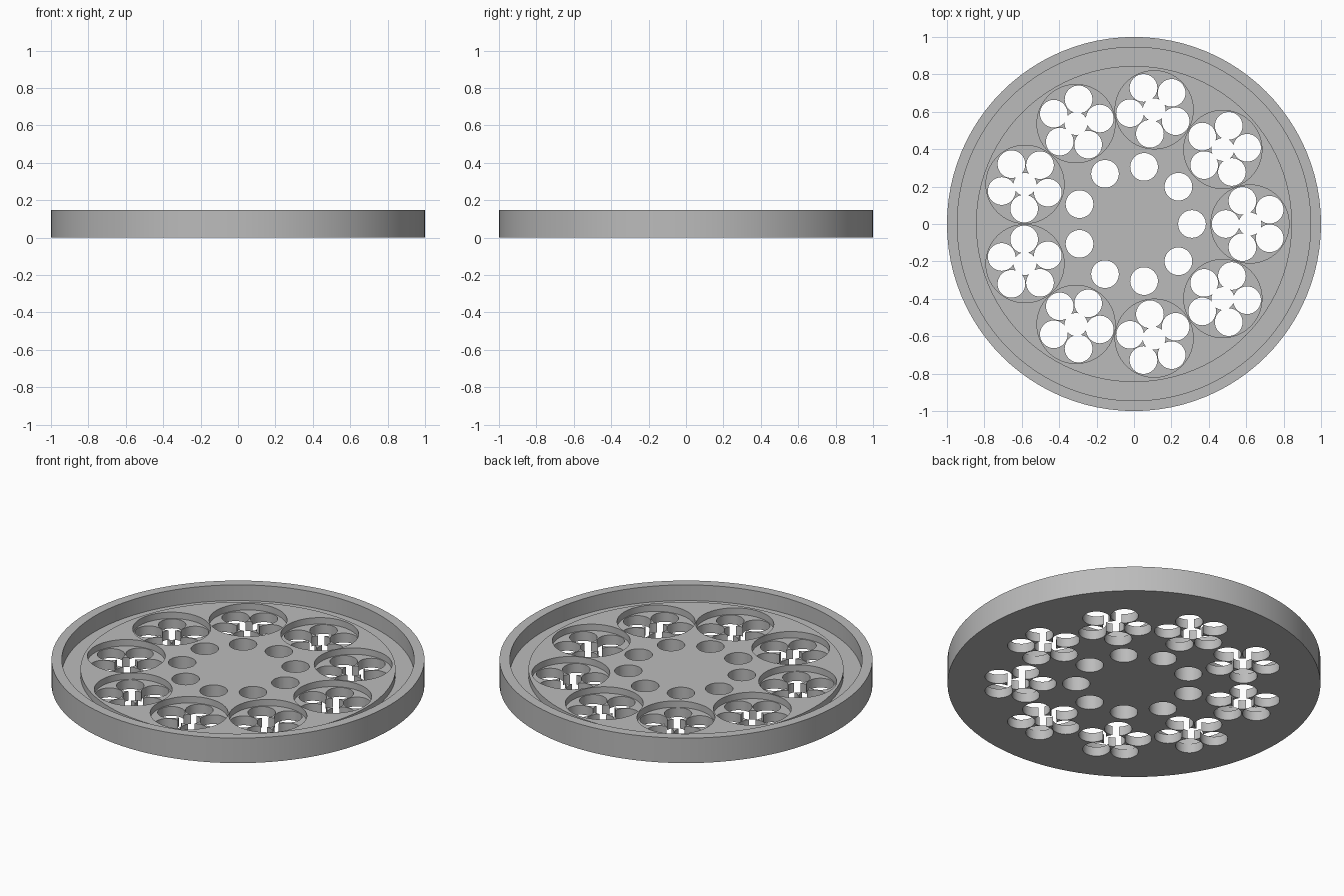
import bpy, bmesh
from math import radians, cos, sin, pi
from mathutils import Matrix, Vector

cube = bpy.data.objects.get("Cube")
if cube:
    bpy.data.objects.remove(cube, do_unlink=True)

HEIGHT, PLATE_TOP, FLOOR = 0.148, 0.093, 0.055
POCKETS, PETALS = 9, 5
HOLE_R = 0.074

grey = bpy.data.materials.new("plain grey")
grey.use_nodes = True
colour = (0.5, 0.5, 0.5, 1)
grey.diffuse_color = colour
grey.node_tree.nodes["Principled BSDF"].inputs["Base Color"].default_value = colour


def new_object(name, bm):
    bmesh.ops.recalc_face_normals(bm, faces=bm.faces)
    mesh = bpy.data.meshes.new(name)
    bm.to_mesh(mesh)
    bm.free()
    mesh.materials.append(grey)
    obj = bpy.data.objects.new(name, mesh)
    bpy.context.collection.objects.link(obj)
    return obj


def add_cylinder(bm, centre, radius, low, high, sides):
    place = Matrix.Translation((centre.x, centre.y, (low + high) / 2))
    bmesh.ops.create_cone(bm, cap_ends=True, segments=sides, radius1=radius,
                          radius2=radius, depth=high - low, matrix=place)


def polar(radius, degrees):
    a = radians(degrees)
    return Vector((radius * cos(a), radius * sin(a)))


def lathe(name, profile, sides):
    bm = bmesh.new()
    verts = [bm.verts.new((r, 0, z)) for r, z in profile]
    edges = [bm.edges.new(pair) for pair in zip(verts, verts[1:])]
    bmesh.ops.spin(bm, geom=verts + edges, cent=(0, 0, 0), axis=(0, 0, 1),
                   angle=2 * pi, steps=sides, use_duplicate=False)
    bmesh.ops.remove_doubles(bm, verts=bm.verts, dist=0.0001)
    return new_object(name, bm)


def cut(target, bm):
    cutter = new_object("cutter", bm)
    cutter.hide_render = True
    mod = target.modifiers.new("cut", 'BOOLEAN')
    mod.operation = 'DIFFERENCE'
    mod.solver = 'EXACT'
    mod.object = cutter
    bpy.context.view_layer.objects.active = target
    bpy.ops.object.modifier_apply(modifier=mod.name)
    bpy.data.objects.remove(cutter, do_unlink=True)


# Round tray: outer wall, rim, gutter and raised plate
tray = lathe("round_tray", [(0, 0), (1, 0), (1, HEIGHT), (0.945, HEIGHT),
                            (0.945, FLOOR), (0.845, FLOOR),
                            (0.845, PLATE_TOP), (0, PLATE_TOP)], 96)

pockets, petals, centres = bmesh.new(), bmesh.new(), bmesh.new()
for i in range(POCKETS):
    turn = i * 360 / POCKETS
    middle = polar(0.62, turn)
    # Shallow pocket, and the single hole nearer the tray centre
    add_cylinder(pockets, middle, 0.209, FLOOR, 0.2, 64)
    add_cylinder(petals, polar(0.31, turn), HOLE_R, -0.1, 0.2, 40)
    # Flower of through holes around an open centre
    for j in range(PETALS):
        spot = middle + polar(0.13, turn + 180 + j * 360 / PETALS)
        add_cylinder(petals, spot, HOLE_R, -0.1, 0.2, 40)
    add_cylinder(centres, middle, 0.061, -0.1, 0.2, 40)

for cutter_mesh in (pockets, petals, centres):
    cut(tray, cutter_mesh)

bpy.ops.object.select_all(action='DESELECT')
tray.select_set(True)
bpy.context.view_layer.objects.active = tray
bpy.ops.object.shade_smooth_by_angle(angle=radians(30))
